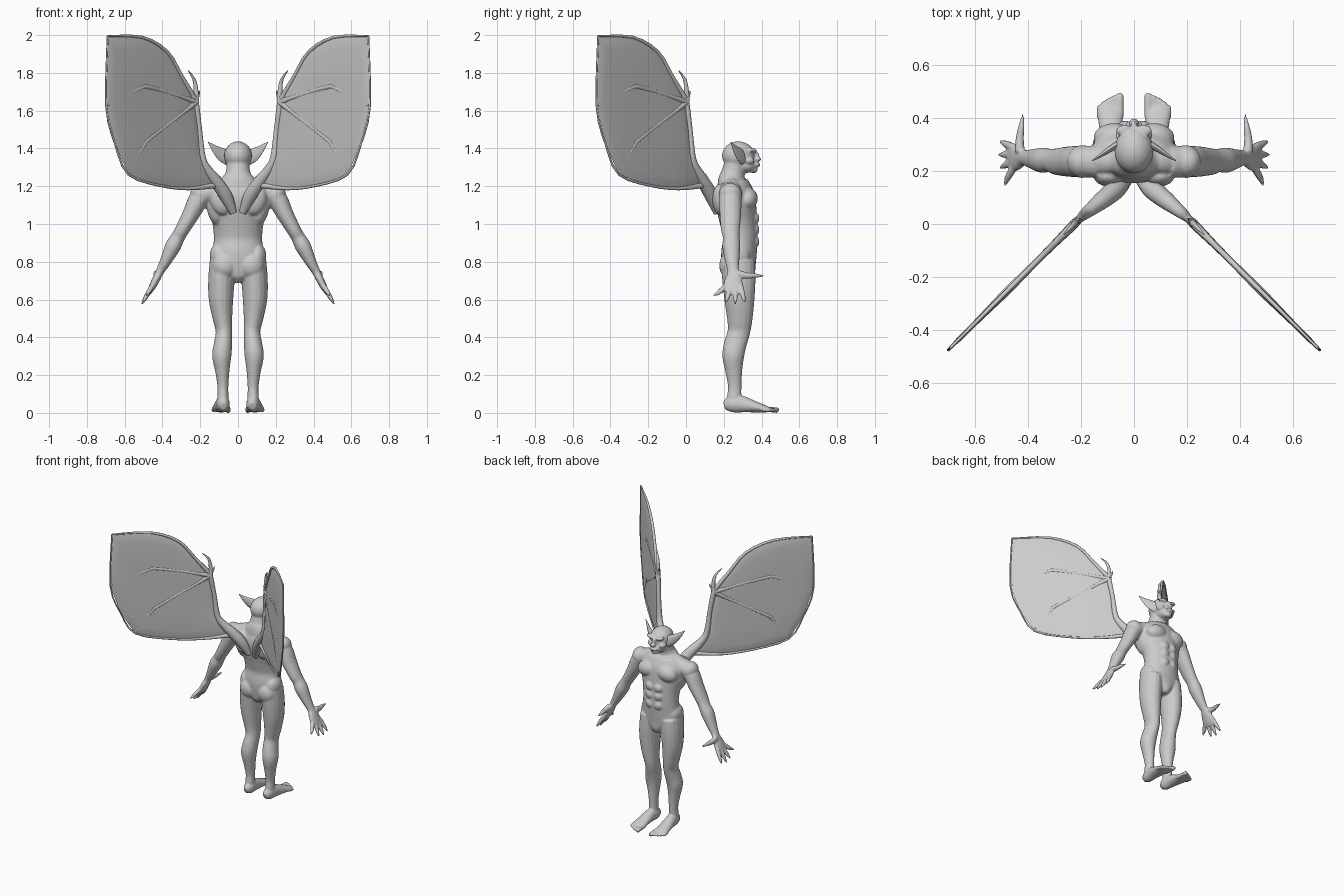
import bpy, bmesh, math
from mathutils import Vector, Matrix

grey = bpy.data.materials.new("plain_grey")
grey.diffuse_color = (0.6, 0.6, 0.6, 1)
X, Y, Z = Vector((1, 0, 0)), Vector((0, 1, 0)), Vector((0, 0, 1))
WING_N = Vector((1, 1, 0)).normalized()


def spline(rows, steps):
    """Catmull-Rom through rows of equal-length tuples."""
    out = []
    for i in range(len(rows) - 1):
        p0, p1, p2 = rows[max(i - 1, 0)], rows[i], rows[i + 1]
        p3 = rows[min(i + 2, len(rows) - 1)]
        for k in range(steps):
            t = k / steps
            out.append([0.5 * (2 * b + (c - a) * t + (2 * a - 5 * b + 4 * c - d) * t * t
                               + (3 * b - a - 3 * c + d) * t ** 3)
                        for a, b, c, d in zip(p0, p1, p2, p3)])
    return out + [list(rows[-1])]


def loft(bm, rows, ref, steps=4, sides=16):
    """Elliptical tube: rows of (x, y, z, half size along ref, half size across)."""
    rows = spline(rows, steps)
    pts = [Vector(r[:3]) for r in rows]
    rings = []
    for i, r in enumerate(rows):
        tan = (pts[min(i + 1, len(pts) - 1)] - pts[max(i - 1, 0)]).normalized()
        u = (ref - tan * ref.dot(tan)).normalized()
        v = tan.cross(u)
        ring = []
        for k in range(sides):
            a = math.tau * k / sides
            ring.append(bm.verts.new(pts[i] + u * (max(r[3], .001) * math.cos(a))
                                     + v * (max(r[4], .001) * math.sin(a))))
        rings.append(ring)
    for a, b in zip(rings, rings[1:]):
        for k in range(sides):
            j = (k + 1) % sides
            bm.faces.new((a[k], a[j], b[j], b[k]))
    bm.faces.new(rings[0][::-1])
    bm.faces.new(rings[-1])


def blob(bm, c, r, tilt=0):
    """Ellipsoid muscle, tilted about the y axis."""
    m = (Matrix.Translation(c) @ Matrix.Rotation(math.radians(tilt), 4, 'Y')
         @ Matrix.Diagonal((*r, 1)))
    bmesh.ops.create_icosphere(bm, subdivisions=3, radius=1, matrix=m)


def make(name, bm, mirrored=False):
    bmesh.ops.recalc_face_normals(bm, faces=bm.faces[:])
    me = bpy.data.meshes.new(name)
    bm.to_mesh(me)
    bm.free()
    ob = bpy.data.objects.new(name, me)
    bpy.context.collection.objects.link(ob)
    me.materials.append(grey)
    bpy.ops.object.select_all(action='DESELECT')
    ob.select_set(True)
    bpy.context.view_layer.objects.active = ob
    bpy.ops.object.shade_smooth_by_angle(angle=math.radians(40))
    if mirrored:
        ob.modifiers.new("mirror", 'MIRROR').use_mirror_merge = False
    return ob


# ---- Body: right half limbs and muscles ----
bm = bmesh.new()
# arm and palm
loft(bm, [(.13, .235, 1.18, .06, .05), (.2, .235, 1.14, .06, .055), (.25, .235, 1.05, .057, .045),
          (.295, .235, .97, .05, .038), (.318, .24, .93, .044, .037), (.345, .24, .88, .048, .042),
          (.385, .245, .80, .037, .03), (.415, .25, .745, .03, .022), (.432, .25, .71, .045, .021),
          (.455, .25, .665, .055, .018), (.468, .247, .64, .045, .012)], Y)
blob(bm, (.195, .235, 1.155), (.055, .062, .065), 30)
# fingers and thumb
for y0, y1, z1 in ((.208, .145, .62), (.235, .21, .585), (.264, .26, .575), (.29, .312, .585)):
    x1 = .51 - (z1 - .575) * .5
    loft(bm, [(.455, y0, .67, .015, .014), ((.46 + x1) / 2, (y0 + y1) / 2, (.66 + z1) / 2, .014, .013),
              (x1, y1, z1, .005, .005)], Y, sides=10)
loft(bm, [(.43, .27, .735, .024, .02), (.43, .32, .727, .018, .016), (.425, .36, .727, .014, .013),
          (.418, .415, .725, .004, .004)], Z, sides=10)
# leg
loft(bm, [(.08, .275, .80, .09, .07), (.088, .28, .70, .088, .07), (.09, .283, .60, .08, .065),
          (.082, .285, .50, .068, .052), (.074, .28, .43, .06, .044), (.08, .26, .36, .06, .049),
          (.086, .25, .30, .058, .051), (.083, .253, .22, .045, .038), (.08, .258, .14, .036, .029),
          (.08, .255, .08, .038, .03), (.08, .255, .04, .035, .028)], Y)
# foot and toes
loft(bm, [(.078, .203, .035, .018, .022), (.078, .235, .045, .034, .042), (.082, .29, .047, .037, .045),
          (.087, .36, .033, .044, .031), (.09, .42, .021, .049, .019), (.09, .44, .017, .046, .013)], X)
for x, y, r in ((.053, .492, .015), (.076, .484, .011), (.095, .474, .011), (.113, .462, .011), (.131, .447, .01)):
    loft(bm, [(x, .40, .02, r, r), (x, y - .025, .016, r, r), (x, y - .006, .014, r, r), (x, y, .012, .004, .004)],
         X, sides=10)
# chest, back, hip and face masses
blob(bm, (.075, .325, 1.135), (.078, .055, .058), 12)
blob(bm, (.09, .18, 1.13), (.06, .04, .085), 15)
blob(bm, (.118, .245, 1.09), (.048, .07, .10), 8)
blob(bm, (.07, .232, .78), (.068, .056, .072))
blob(bm, (.10, .27, .83), (.05, .07, .07))
blob(bm, (.115, .24, 1.2), (.075, .05, .033), 25)
for z in (1.03, .97, .905):
    blob(bm, (.032, .355, z), (.036, .034, .036))
blob(bm, (.043, .335, 1.335), (.026, .028, .02))
blob(bm, (.035, .352, 1.388), (.034, .022, .013), -10)
# mirror everything so far
dup = bmesh.ops.duplicate(bm, geom=bm.verts[:] + bm.edges[:] + bm.faces[:])["geom"]
for v in dup:
    if isinstance(v, bmesh.types.BMVert):
        v.co.x *= -1
# torso and neck
loft(bm, [(0, .285, .69, .03, .06), (0, .285, .72, .07, .08), (0, .28, .77, .14, .088), (0, .28, .84, .138, .094),
          (0, .288, .92, .128, .092), (0, .28, 1.0, .135, .098), (0, .268, 1.08, .155, .105),
          (0, .258, 1.15, .165, .105), (0, .25, 1.2, .145, .09), (0, .243, 1.235, .098, .073),
          (0, .25, 1.27, .066, .062), (0, .265, 1.33, .06, .06)], X, sides=32)
# skull, jaw, chin, nose, mouth
blob(bm, (0, .277, 1.362), (.074, .087, .076))
blob(bm, (0, .318, 1.312), (.055, .058, .042))
blob(bm, (0, .357, 1.287), (.028, .022, .018))
blob(bm, (0, .372, 1.313), (.032, .022, .013))
blob(bm, (0, .368, 1.358), (.012, .022, .03))
blob(bm, (0, .38, 1.343), (.02, .018, .012))
body = make("body", bm)
rm = body.modifiers.new("skin", 'REMESH')
rm.mode, rm.voxel_size, rm.use_smooth_shade = 'VOXEL', .006, True
sm = body.modifiers.new("soften", 'SMOOTH')
sm.factor, sm.iterations = .5, 4

# ---- Pointed ears ----
bm = bmesh.new()
loft(bm, [(.05, .305, 1.345, .036, .016), (.085, .285, 1.367, .036, .012), (.12, .262, 1.395, .022, .008),
          (.157, .238, 1.433, .002, .002)], Z, sides=12)
make("ears", bm, True)


# ---- Wings ----
def wing_y(x):
    return .225 - x if x > .2 else .025 + (.2 - x) * .8


def bone(bm, rows, steps=3):
    """Round bone in the wing sheet from rows of (x, z, radius)."""
    loft(bm, [(x, wing_y(x), z, r, r) for x, z, r in rows], WING_N, steps, 10)


# membrane: thin edge, slightly padded middle
outline = [(.693, 1.995), (.508, 1.99), (.376, 1.915), (.228, 1.67), (.205, 1.5), (.188, 1.35), (.12, 1.235),
           (.12, 1.205), (.265, 1.185), (.413, 1.2), (.58, 1.26), (.65, 1.42), (.699, 1.62)]
cx, cz = .46, 1.58
bm = bmesh.new()
n = len(outline)
rim = [bm.verts.new((x, wing_y(x), z)) for x, z in outline]
for side in (1, -1):
    prev = rim
    for f, h in ((.07, .006), (.16, .009), (.5, .010)):
        ring = []
        for x, z in outline:
            px, pz = x + (cx - x) * f, z + (cz - z) * f
            ring.append(bm.verts.new(Vector((px, wing_y(px), pz)) + WING_N * (side * h)))
        for k in range(n):
            j = (k + 1) % n
            bm.faces.new((prev[k], prev[j], ring[j], ring[k]))
        prev = ring
    mid = bm.verts.new(Vector((cx, wing_y(cx), cz)) + WING_N * (side * .010))
    for k in range(n):
        bm.faces.new((prev[k], prev[(k + 1) % n], mid))
make("wing_membranes", bm, True)

# wing arm from the back up to the wrist joint
bm = bmesh.new()
bone(bm, [(.025, 1.06, .02), (.065, 1.15, .036), (.115, 1.225, .034), (.16, 1.285, .026), (.19, 1.35, .02),
          (.205, 1.5, .015), (.222, 1.63, .017), (.228, 1.675, .012)], 4)
make("wing_arms", bm, True)

# finger bones, leading edge and trailing rim
bm = bmesh.new()
bone(bm, [(.225, 1.645, .018), (.34, 1.685, .012), (.48, 1.725, .015), (.52, 1.718, .013), (.693, 1.628, .006)])
bone(bm, [(.225, 1.645, .018), (.35, 1.545, .012), (.48, 1.445, .015), (.505, 1.41, .013), (.585, 1.265, .006)])
bone(bm, [(.228, 1.66, .016), (.3, 1.785, .011), (.376, 1.912, .01), (.508, 1.989, .008), (.69, 1.995, .005)])
bone(bm, [(.69, 1.995, .005), (.698, 1.62, .005), (.65, 1.42, .005), (.58, 1.262, .006), (.413, 1.203, .007),
          (.265, 1.187, .009), (.12, 1.205, .016)])
make("wing_fingers", bm, True)

# hooked claws on the wrist joint
bm = bmesh.new()
bone(bm, [(.224, 1.65, .018), (.222, 1.7, .013), (.232, 1.765, .009), (.264, 1.812, .002)])
bone(bm, [(.228, 1.65, .014), (.212, 1.68, .009), (.204, 1.705, .002)])
bone(bm, [(.23, 1.65, .014), (.25, 1.69, .009), (.262, 1.705, .003)])
make("wing_claws", bm, True)
